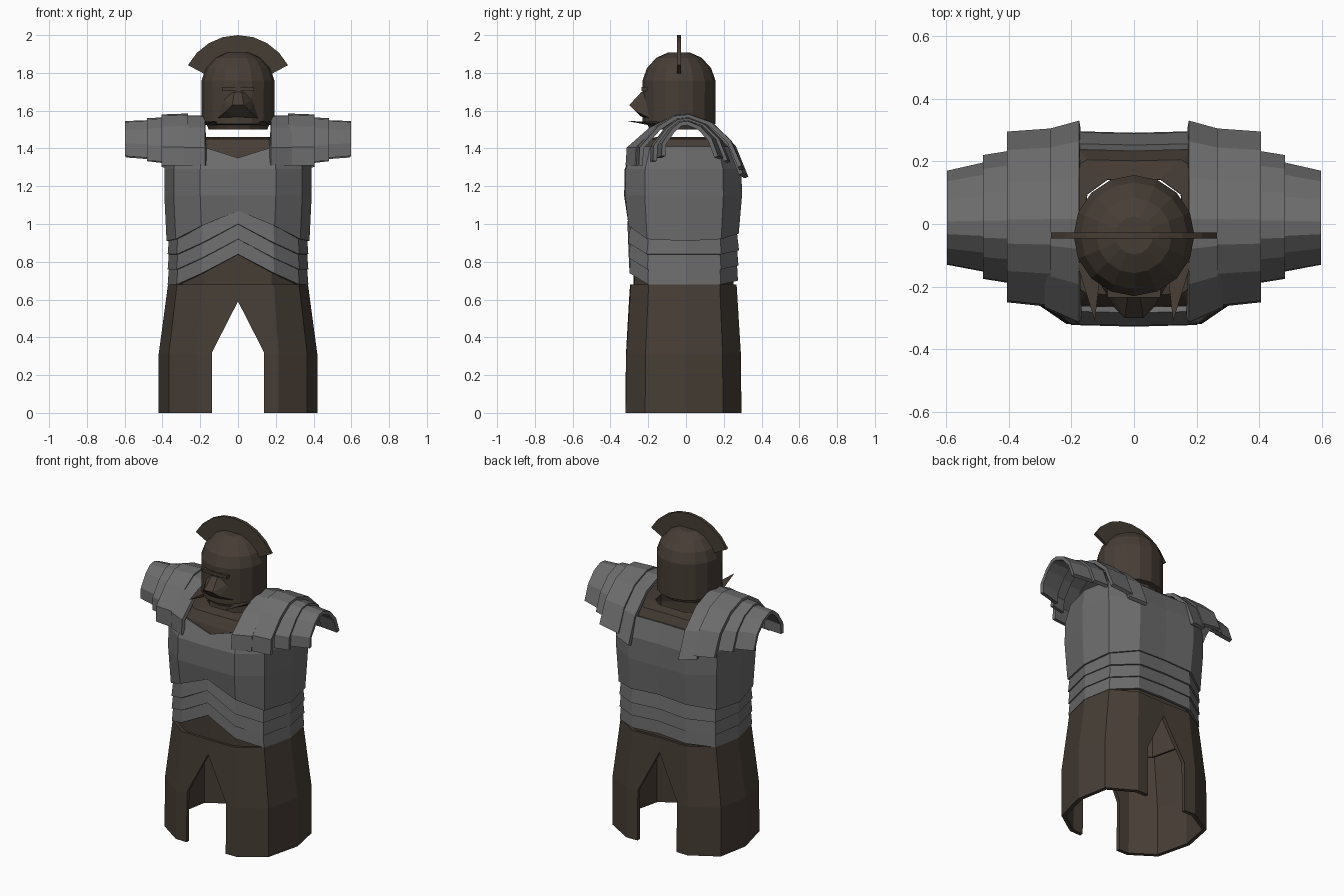
import bpy, bmesh, math

if "Cube" in bpy.data.objects:
    bpy.data.objects.remove(bpy.data.objects["Cube"])


def material(name, rgb):
    m = bpy.data.materials.new(name)
    m.diffuse_color = (*rgb, 1)
    m.use_nodes = True
    m.node_tree.nodes["Principled BSDF"].inputs["Base Color"].default_value = m.diffuse_color
    return m


STEEL = material("grey steel", (0.15, 0.15, 0.15))
LEATHER = material("dark brown", (0.062, 0.047, 0.036))


def finish(bm, name, mat, thick=0, offset=-1, mirror=False):
    me = bpy.data.meshes.new(name)
    bm.to_mesh(me)
    bm.free()
    me.materials.append(mat)
    ob = bpy.data.objects.new(name, me)
    bpy.context.collection.objects.link(ob)
    if thick:
        s = ob.modifiers.new("thickness", 'SOLIDIFY')
        s.thickness, s.offset = thick, offset
    if mirror:
        ob.modifiers.new("mirror", 'MIRROR')
    return ob


def loft(name, rings, mat, closed=True, cap=False, **kw):
    bm = bmesh.new()
    vs = [[bm.verts.new(p) for p in r] for r in rings]
    n = len(rings[0])
    for a, b in zip(vs, vs[1:]):
        for i in range(n if closed else n - 1):
            j = (i + 1) % n
            bm.faces.new((a[i], a[j], b[j], b[i]))
    if cap:
        bm.faces.new(vs[-1])
    return finish(bm, name, mat, **kw)


def hull(name, pts, mat, **kw):
    bm = bmesh.new()
    for p in pts:
        bm.verts.new(p)
    bmesh.ops.convex_hull(bm, input=bm.verts[:])
    bmesh.ops.recalc_face_normals(bm, faces=bm.faces[:])
    return finish(bm, name, mat, **kw)


# Half outline of the body, front centre to back centre
BODY = [(0, -.315), (.2, -.31), (.34, -.21), (.39, 0), (.355, .19), (.2, .285), (0, .28)]


def ring(z, sx, sy):
    zs = z if isinstance(z, list) else [z] * 7
    half = [(x * sx, y * sy, h) for (x, y), h in zip(BODY, zs)]
    return half + [(-x, y, h) for x, y, h in half[5:0:-1]]


# Padded body under the armour
loft("undershirt", [ring(.62, .88, .88), ring(1.0, .89, .89), ring(1.3, .92, .9),
                    ring(1.39, .88, .82), ring(1.45, .75, .72), ring(1.46, .42, .5)],
     LEATHER, thick=.01)

# Breastplate with chevron hem and notched neckline
loft("breastplate", [ring([1.07, .99, .92, .91, .92, .95, .96], .97, .98),
                     ring(1.15, 1, 1.04), ring(1.29, 1, 1.03),
                     ring([1.35, 1.41, 1.41, 1.41, 1.41, 1.41, 1.41], .95, .9)],
     STEEL, thick=.02)

# Overlapping waist bands
HEM = [.84, .74, .68, .68, .68, .7, .71]
for k in range(3):
    low = [z + .08 * k for z in HEM]
    loft(f"waist_band_{k + 1}", [ring(low, .955, .985 - .01 * (2 - k)),
                                 ring([z + .1 for z in low], .935, .945)],
         STEEL, thick=.015)

# Skirt, split front and back by a pointed cutter
skirt = loft("skirt", [ring(0, 1.077, 1.03), ring(.31, 1.077, 1.02), ring(.68, .95, .94)],
             LEATHER, thick=.025)
gap = [(-.138, -.1), (.138, -.1), (.138, .32), (0, .59), (-.138, .32)]
cutter = hull("skirt_cutter", [(x, y, z) for x, z in gap for y in (-.6, .6)], LEATHER)
cutter.hide_render = True
cut = skirt.modifiers.new("split", 'BOOLEAN')
cut.operation, cut.solver, cut.object = 'DIFFERENCE', 'EXACT', cutter
bpy.context.view_layer.objects.active = skirt
for m in [m.name for m in skirt.modifiers]:
    bpy.ops.object.modifier_apply(modifier=m)
bpy.data.objects.remove(cutter)

# Shoulder plates: arched strips stepping outward
ARCH = [(-1, 0), (-.98, .36), (-.6, .76), (-.25, .97), (.05, 1), (.45, .85), (.8, .5), (1, 0)]


def arch(x, front, back, top, zf, zb):
    out = []
    for u, v in ARCH:
        base = zf if u < 0 else zb
        out.append((x, u * (front if u < 0 else back), base + v * (top - base)))
    return out


PLATES = [((.285, .27, .30, 1.575, 1.31, 1.27), (.175, .32, .33, 1.575, 1.31, 1.25)),
          ((.405, .25, .295, 1.58, 1.31, 1.31), (.265, .265, .305, 1.585, 1.31, 1.29)),
          ((.482, .175, .22, 1.56, 1.335, 1.34), (.39, .19, .235, 1.565, 1.33, 1.33)),
          ((.597, .13, .17, 1.545, 1.36, 1.36), (.465, .155, .2, 1.55, 1.35, 1.35))]
for i, (outer, inner) in enumerate(PLATES):
    loft(f"shoulder_plate_{i + 1}", [arch(*outer), arch(*inner)], STEEL,
         closed=False, thick=.022, mirror=True)

# Helmet shell
rings = [[(r * math.cos(a), r * math.sin(a) - .037, z)
          for a in [math.tau * k / 16 for k in range(16)]]
         for r, z in [(.155, 1.5), (.165, 1.525), (.192, 1.53), (.193, 1.76),
                      (.17, 1.825), (.12, 1.88), (.06, 1.907)]]
loft("helmet", rings, LEATHER, cap=True, thick=.015)

# Face guard, brow ridge and cheek points
hull("face_guard", [(s * x, y, z) for s in (-1, 1) for x, y, z in
                    [(.02, -.235, 1.7), (.03, -.3, 1.63), (.06, -.27, 1.6), (.12, -.17, 1.55),
                     (.04, -.24, 1.57), (.09, -.18, 1.67)]], LEATHER)
hull("brow_ridge", [(x, y, z) for x in (-.085, .085) for y in (-.235, -.17)
                    for z in (1.705, 1.725)], LEATHER)
hull("cheek_point", [(.125, -.31, 1.545), (.19, -.1, 1.54), (.18, -.1, 1.525),
                     (.11, -.18, 1.54), (.11, -.18, 1.52)], LEATHER, mirror=True)

# Fan crest running across the helmet
angles = [math.radians(28 + 124 * k / 8) for k in range(9)]
loft("crest", [[(r * math.cos(a), -.037, 1.7 + r * math.sin(a)) for a in angles]
               for r in (.205, .3)], LEATHER, closed=False, thick=.02, offset=0)
